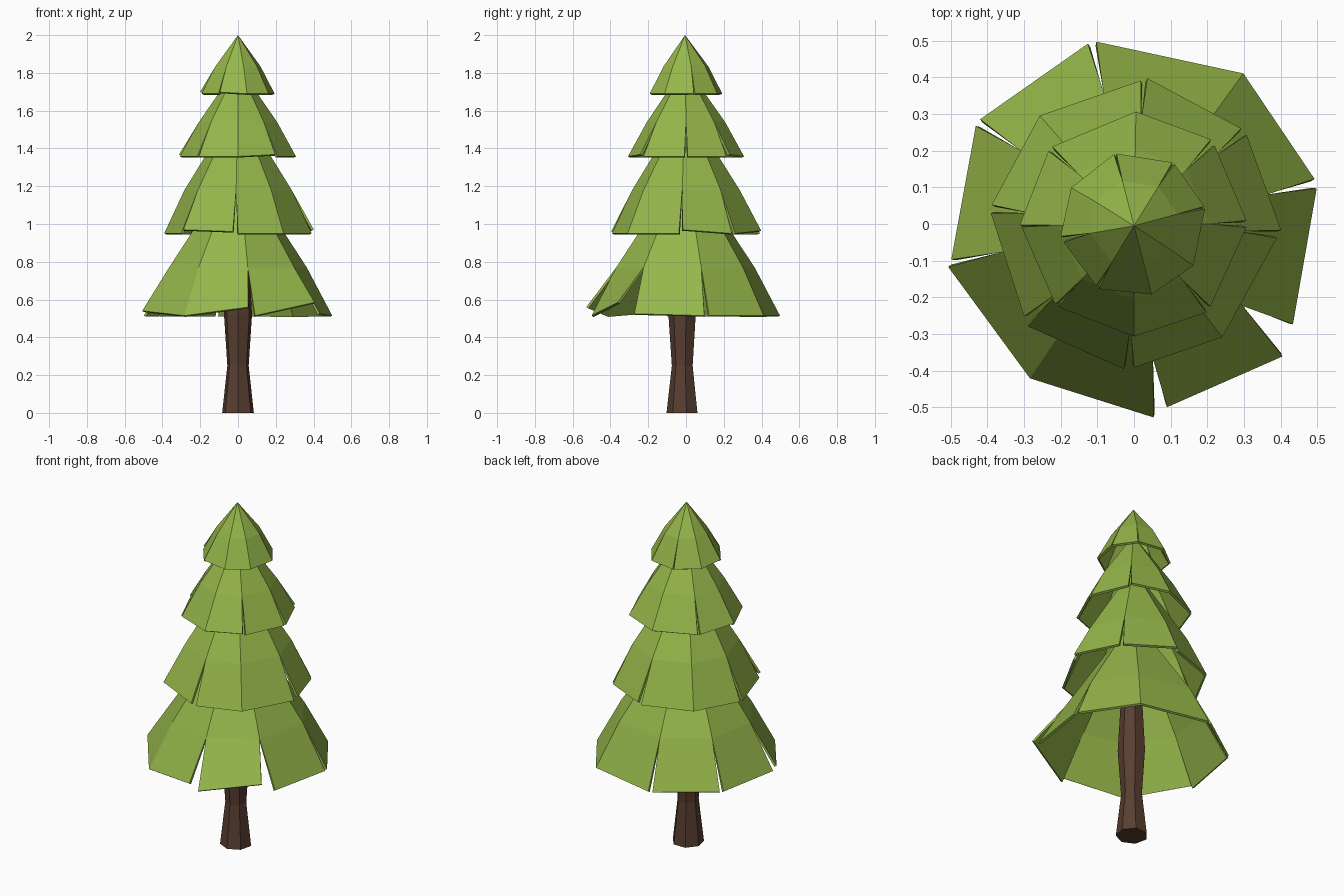
import bpy, bmesh
from math import sin, cos, radians
from mathutils import Vector

cube = bpy.data.objects.get("Cube")
if cube:
    bpy.data.objects.remove(cube, do_unlink=True)


def make_material(name, rgb):
    mat = bpy.data.materials.new(name)
    mat.use_nodes = True
    color = (*rgb, 1.0)
    mat.diffuse_color = color
    bsdf = mat.node_tree.nodes["Principled BSDF"]
    bsdf.inputs["Base Color"].default_value = color
    bsdf.inputs["Roughness"].default_value = 0.9
    return mat


def polar(angle, radius, z, shift=0.0):
    a = radians(angle)
    return Vector((radius * cos(a), radius * sin(a) + shift, z))


def make_object(name, bm, material):
    bmesh.ops.recalc_face_normals(bm, faces=bm.faces)
    mesh = bpy.data.meshes.new(name)
    bm.to_mesh(mesh)
    bm.free()
    mesh.materials.append(material)
    obj = bpy.data.objects.new(name, mesh)
    bpy.context.collection.objects.link(obj)
    return obj


def make_trunk(name, rings, sides, shift, material):
    """Faceted column lofted through (radius, height) rings."""
    bm = bmesh.new()
    loops = [[bm.verts.new(polar(-90 + 360 * i / sides, r, z, shift))
              for i in range(sides)] for r, z in rings]
    for low, high in zip(loops, loops[1:]):
        for i in range(sides):
            j = (i + 1) % sides
            bm.faces.new((low[i], low[j], high[j], high[i]))
    bm.faces.new(loops[0][::-1])
    bm.faces.new(loops[-1])
    return make_object(name, bm, material)


def make_tier(name, apex_z, mid, rim, angles, gaps, lifts, material):
    """Thin cone of flaps: a shared middle ring, and a rim split at each gap.
    lifts maps (corner, side) to how far that flap corner is raised."""
    bm = bmesh.new()
    apex = bm.verts.new((0, -0.005, apex_z))
    ring = [bm.verts.new(polar(a, *mid)) for a in angles]
    before, after = [], []
    for i, (angle, gap) in enumerate(zip(angles, gaps)):
        pair = []
        for side in (-1, 1):
            lift = lifts.get((i, side), 0)
            if side == 1 and gap == 0:
                pair.append(pair[0])
            else:
                pair.append(bm.verts.new(polar(
                    angle + side * gap / 2, rim[0] + lift / 2, rim[1] + lift)))
        before.append(pair[0])
        after.append(pair[1])
    count = len(angles)
    for i in range(count):
        j = (i + 1) % count
        bm.faces.new((apex, ring[i], ring[j]))
        bm.faces.new((ring[i], after[i], before[j], ring[j]))
    obj = make_object(name, bm, material)
    shell = obj.modifiers.new("Thickness", "SOLIDIFY")
    shell.thickness = 0.013
    shell.offset = -1
    return obj


leaf = make_material("leaf green", (0.30, 0.47, 0.068))
bark = make_material("bark brown", (0.098, 0.048, 0.030))

# Trunk with a narrow waist
make_trunk("trunk", [(0.086, 0), (0.058, 0.25), (0.076, 0.52), (0.05, 1.0)],
           7, -0.017, bark)

# Foliage, lowest tier first
make_tier("bottom_foliage", 1.33, (0.373, 0.77), (0.508, 0.515),
          [12.5, 54, 103, 147, 192, 236, 278, 323],
          [3, 0, 2.7, 2.5, 2, 0, 4.5, 9.5],
          {(4, 1): 0.025, (6, -1): 0.045, (7, -1): 0.07, (7, 1): 0.01}, leaf)
make_tier("lower_foliage", 1.64, (0.285, 1.18), (0.392, 0.95),
          [-4, 40, 86, 131, 174, 222, 268, 308],
          [3.2, 3.4, 2.5, 0, 3.3, 4, 4, 0],
          {(0, 1): 0.02, (2, -1): 0.015, (5, 1): 0.02, (6, -1): 0.01}, leaf)
make_tier("upper_foliage", 1.84, (0.207, 1.54), (0.307, 1.358),
          [0, 46, 89, 138, 181, 226.5, 270, 311],
          [3.5, 3.5, 0, 3, 1, 2, 0, 3.5],
          {(1, 1): 0.01, (4, -1): 0.01, (7, -1): 0.01}, leaf)
make_tier("top_foliage", 2.0, (0.122, 1.835), (0.198, 1.69),
          [13, 57, 105, 150, 192, 240, 284, 325],
          [2, 2, 2, 0, 5, 3, 0, 0],
          {(4, -1): 0.01, (5, 1): 0.008}, leaf)
